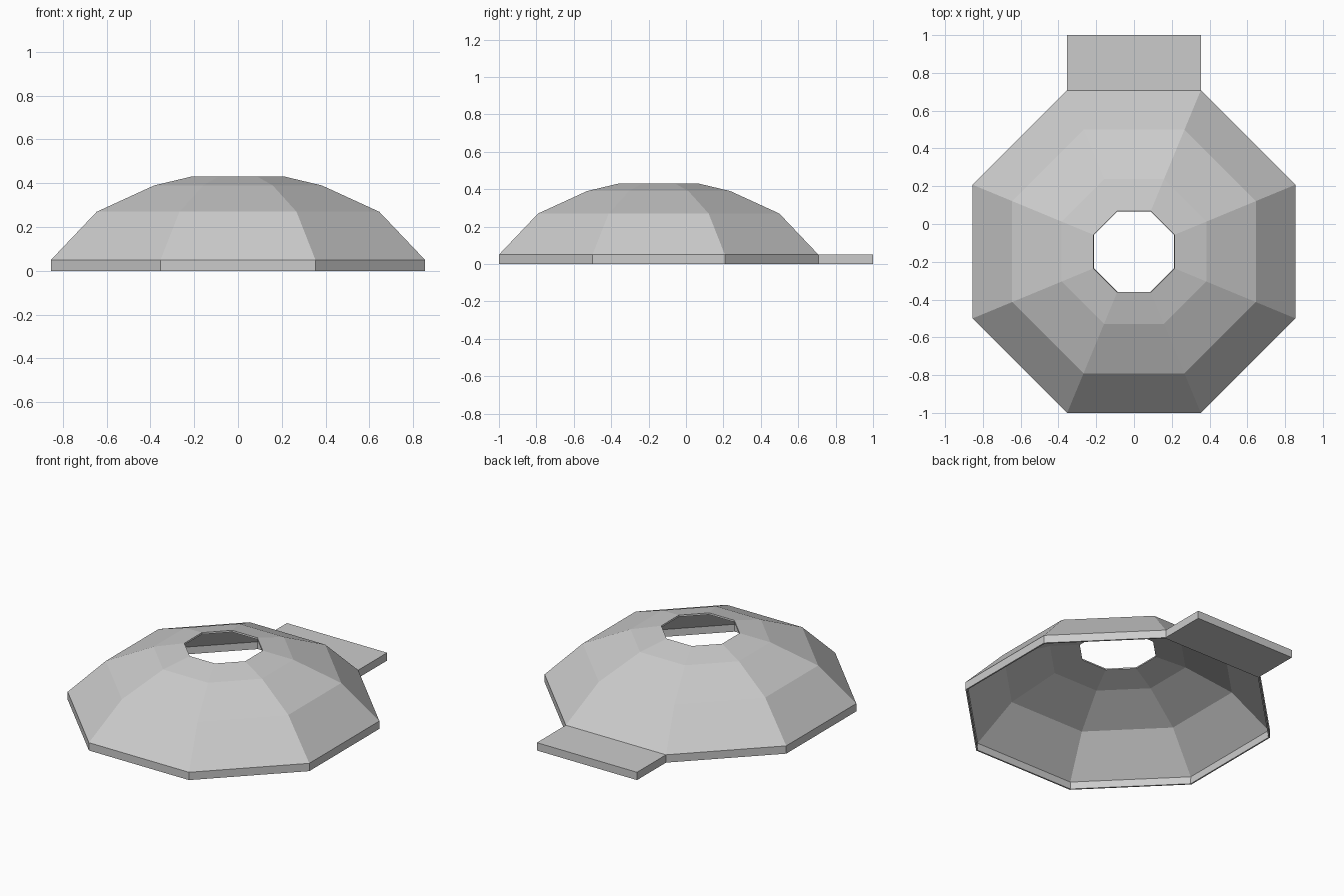
import bpy, bmesh
from math import pi, sin, cos

if "Cube" in bpy.data.objects:
    bpy.data.objects.remove(bpy.data.objects["Cube"])

CY = -0.146            # centre of the octagon in y
SIDES = 8
# (apothem, height) from the rim up to the top opening
PROFILE = [(0.854, 0.0), (0.854, 0.05), (0.645, 0.27), (0.383, 0.39), (0.215, 0.43)]


def make_object(name, bm):
    bmesh.ops.recalc_face_normals(bm, faces=bm.faces)
    mesh = bpy.data.meshes.new(name)
    bm.to_mesh(mesh)
    bm.free()
    obj = bpy.data.objects.new(name, mesh)
    bpy.context.collection.objects.link(obj)
    return obj


# Faceted dome: octagonal rings joined by flat faces, open at top and bottom
bm = bmesh.new()
rings = []
for apothem, z in PROFILE:
    r = apothem / cos(pi / SIDES)
    angles = [(i + 0.5) * 2 * pi / SIDES for i in range(SIDES)]
    rings.append([bm.verts.new((r * cos(a), CY + r * sin(a), z)) for a in angles])
for low, high in zip(rings, rings[1:]):
    for i in range(SIDES):
        j = (i + 1) % SIDES
        bm.faces.new((low[i], low[j], high[j], high[i]))
dome = make_object("dome_shell", bm)

# Thin wall, grown inwards
wall = dome.modifiers.new("wall", 'SOLIDIFY')
wall.thickness = 0.01
wall.offset = -1

# Flat tab on the back side of the rim
bm = bmesh.new()
bmesh.ops.create_cube(bm, size=1)
bmesh.ops.scale(bm, vec=(0.708, 0.292, 0.05), verts=bm.verts)
bmesh.ops.translate(bm, vec=(0, 0.854, 0.025), verts=bm.verts)
make_object("back_tab", bm)
